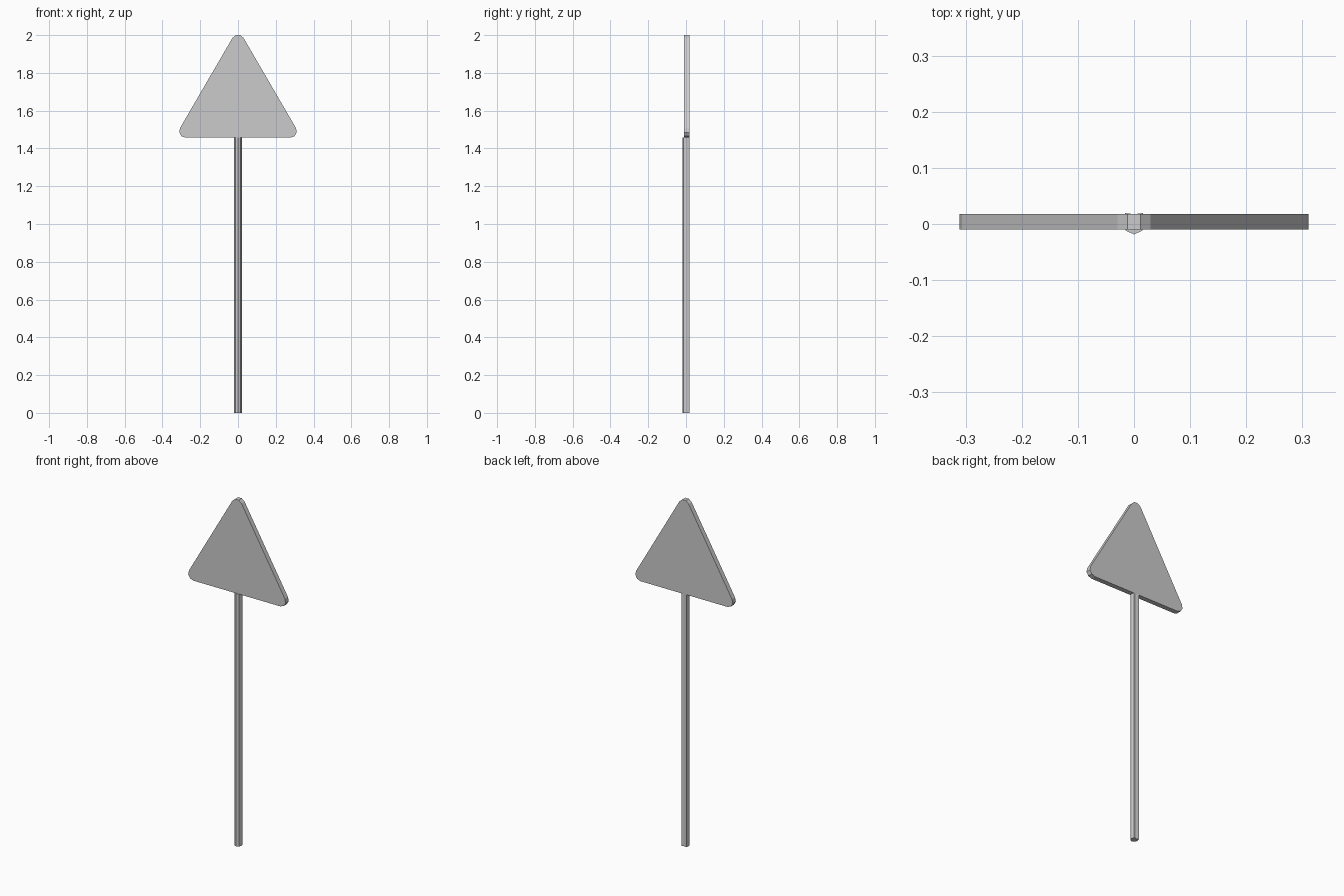
import bpy, bmesh
from math import sin, cos, radians

if "Cube" in bpy.data.objects:
    bpy.data.objects.remove(bpy.data.objects["Cube"])


def make_prism(name, ring_a, ring_b):
    """Closed prism between two matching rings of points."""
    bm = bmesh.new()
    a = [bm.verts.new(p) for p in ring_a]
    b = [bm.verts.new(p) for p in ring_b]
    n = len(a)
    bm.faces.new(a)
    bm.faces.new(b[::-1])
    for i in range(n):
        j = (i + 1) % n
        bm.faces.new((a[j], a[i], b[i], b[j]))
    bmesh.ops.recalc_face_normals(bm, faces=bm.faces)
    mesh = bpy.data.meshes.new(name)
    bm.to_mesh(mesh)
    bm.free()
    obj = bpy.data.objects.new(name, mesh)
    bpy.context.collection.objects.link(obj)
    return obj


# Triangular sign plate with three-segment rounded corners
RADIUS = 0.034
corners = [(0.2775, 1.491, -90), (0.0, 1.968, 30), (-0.2775, 1.491, 150)]
outline = []
for cx, cz, start in corners:
    for k in range(4):
        a = radians(start + 40 * k)
        outline.append((cx + RADIUS * cos(a), cz + RADIUS * sin(a)))
make_prism("sign_plate",
           [(x, -0.010, z) for x, z in outline],
           [(x, 0.018, z) for x, z in outline])

# Slim eight-sided post, mirrored from its right-hand profile
half = [(0.0145, -0.012), (0.020, 0.002), (0.016, 0.0195)]
profile = ([(0, -0.0185)] + half + [(0, 0.0175)]
           + [(-x, y) for x, y in reversed(half)])
make_prism("post",
           [(x, y, 0.0) for x, y in profile],
           [(x, y, 1.458) for x, y in profile])
